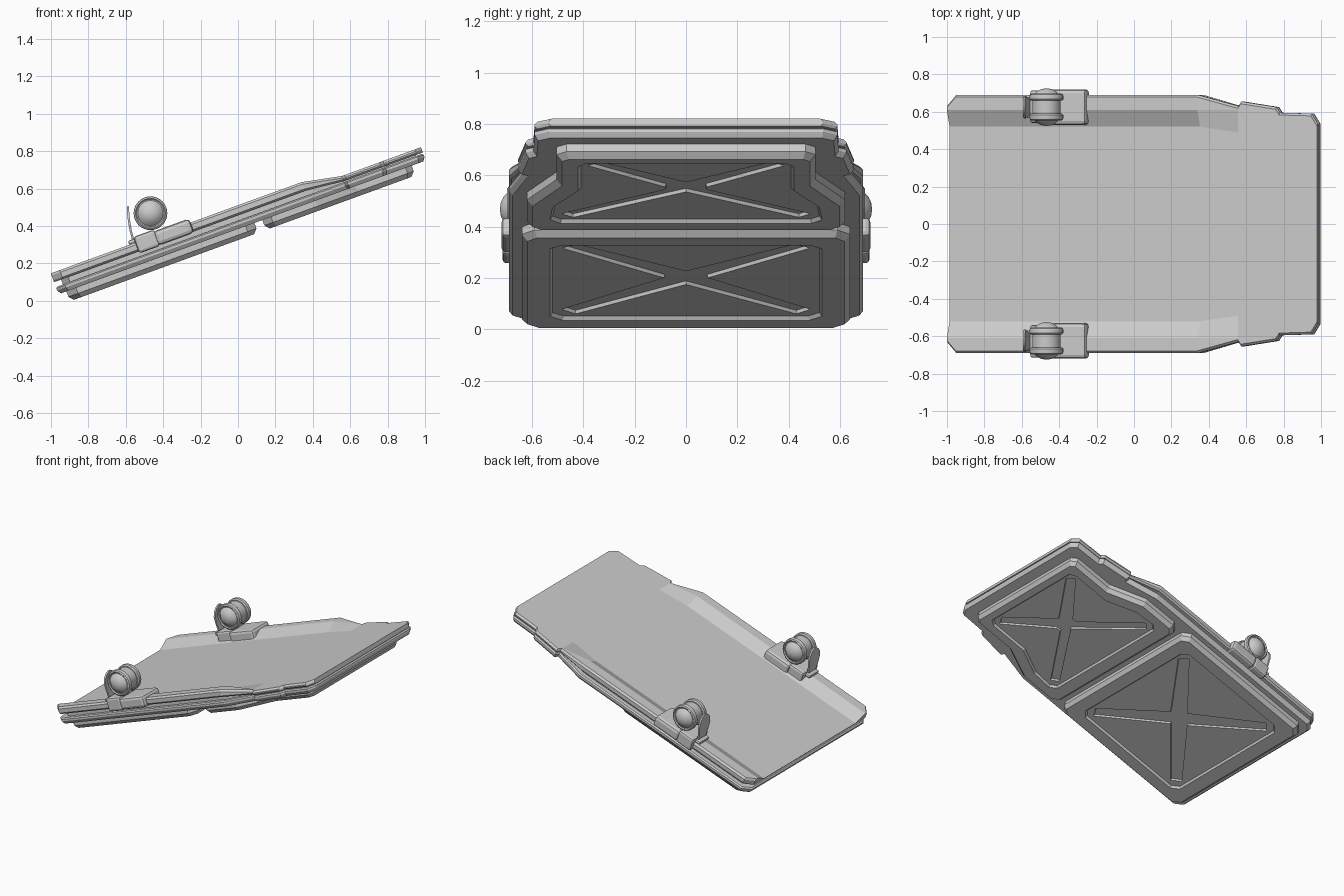
import bpy, bmesh, math
from mathutils import Matrix, Vector

cube = bpy.data.objects.get("Cube")
if cube:
    bpy.data.objects.remove(cube, do_unlink=True)

# Single grey paint
grey = bpy.data.materials.new("plain_grey")
grey.use_nodes = True
colour = (0.6, 0.6, 0.6, 1)
grey.diffuse_color = colour
grey.node_tree.nodes["Principled BSDF"].inputs["Base Color"].default_value = colour

# The whole board is drawn level, then tilted
TILT = Matrix.Rotation(math.radians(-20), 4, 'Y')


def loft(name, rings, frame=TILT):
    """Skin a list of equal rings and cap both ends."""
    bm = bmesh.new()
    loops = [[bm.verts.new(p) for p in ring] for ring in rings]
    n = len(loops[0])
    for a, b in zip(loops, loops[1:]):
        for i in range(n):
            j = (i + 1) % n
            bm.faces.new((a[i], a[j], b[j], b[i]))
    bm.faces.new(loops[0][::-1])
    bm.faces.new(loops[-1])
    bm.transform(frame)
    bmesh.ops.recalc_face_normals(bm, faces=bm.faces)
    mesh = bpy.data.meshes.new(name)
    bm.to_mesh(mesh)
    bm.free()
    mesh.materials.append(grey)
    obj = bpy.data.objects.new(name, mesh)
    bpy.context.collection.objects.link(obj)
    return obj


def mirrored(half):
    return half + [(u, -y) for u, y in reversed(half) if y > 0]


def inset(poly, t):
    """Offset a closed outline inwards with mitred corners."""
    pts = [Vector(p) for p in poly]
    n = len(pts)
    area = sum(pts[i - 1].x * pts[i].y - pts[i].x * pts[i - 1].y for i in range(n))
    side = 1 if area > 0 else -1
    out = []
    for i in range(n):
        d0 = (pts[i] - pts[i - 1]).normalized()
        d1 = (pts[(i + 1) % n] - pts[i]).normalized()
        n0, n1 = Vector((-d0.y, d0.x)) * side, Vector((-d1.y, d1.x)) * side
        out.append(pts[i] + (n0 + n1) * (t / (1 + n0.dot(n1))))
    return out


def levels(half, steps):
    """Rings from inset copies of an outline: steps are (inset, height)."""
    return [[(p[0], p[1], w) for p in inset(mirrored(half), t)] for t, w in steps]


def box(name, lo, hi, bevel, frame):
    rings = [[(u, lo[1], lo[2]), (u, hi[1], lo[2]), (u, hi[1], hi[2]), (u, lo[1], hi[2])]
             for u in (lo[0], hi[0])]
    obj = loft(name, rings, frame)
    mod = obj.modifiers.new("soft_edges", 'BEVEL')
    mod.width, mod.segments = bevel, 2


def smooth(obj):
    bpy.ops.object.select_all(action='DESELECT')
    obj.select_set(True)
    bpy.context.view_layer.objects.active = obj
    bpy.ops.object.shade_smooth_by_angle(angle=math.radians(35))


# Upper deck with raised side rims: (along, half width, rim height)
FLOOR, RIM = 0.437, 0.48
stations = [(-0.89, 0.635, RIM), (-0.84, 0.69, RIM), (0.535, 0.69, RIM),
            (0.75, 0.63, FLOOR), (0.765, 0.655, FLOOR), (0.965, 0.625, FLOOR),
            (0.985, 0.595, FLOOR), (1.165, 0.59, FLOOR), (1.2, 0.535, FLOOR)]


def deck_section(u, y, r):
    inner = 0.52 if r == RIM else 0.49
    crest = min(0.61, y - 0.02)
    low = r - 0.05 if r == RIM else r - 0.03
    half = [(y - 0.01, low), (y, low + 0.01), (y, r - 0.012),
            (y - 0.012, r), (crest, r), (inner, FLOOR)]
    return [(u, a, w) for a, w in half] + [(u, -a, w) for a, w in reversed(half)]


loft("deck", [deck_section(*s) for s in stations])

# Recessed core and lower board
loft("core", levels([(-0.85, 0.6), (-0.81, 0.65), (0.53, 0.65), (0.8, 0.57), (1.16, 0.54)],
                    [(0, 0.432), (0, 0.38)]))
loft("lower_board", levels([(u, y) for u, y, r in stations],
                           [(0.01, 0.402), (0, 0.395), (0, 0.382), (0.014, 0.361)]))


# Underside panels: bevelled border, sunken field, pressed cross
def panel(name, border, field, cross):
    loft(name, levels(border, [(0, 0.37), (0, 0.33), (0.022, 0.305)])
         + levels(field, [(0, 0.305), (0.01, 0.319)])
         + levels(cross, [(0, 0.319), (0.002, 0.333)]))


panel("low_panel",
      [(-0.845, 0), (-0.845, 0.58), (-0.79, 0.64), (-0.3, 0.64),
       (0.175, 0.64), (0.225, 0.59), (0.225, 0)],
      [(-0.735, 0), (-0.735, 0.48), (-0.69, 0.53), (-0.3, 0.53),
       (0.08, 0.53), (0.12, 0.48), (0.12, 0)],
      [(-0.365, 0), (-0.7, 0.43), (-0.65, 0.485), (-0.29, 0.085),
       (0.05, 0.485), (0.09, 0.42), (-0.215, 0)])
panel("high_panel",
      [(0.27, 0), (0.27, 0.57), (0.32, 0.62), (0.57, 0.62),
       (0.8, 0.505), (1.085, 0.505), (1.12, 0.465), (1.12, 0)],
      [(0.37, 0), (0.37, 0.49), (0.41, 0.53), (0.55, 0.52),
       (0.74, 0.42), (1.01, 0.42), (1.05, 0.39), (1.05, 0)],
      [(0.69, 0), (0.4, 0.44), (0.44, 0.485), (0.715, 0.08),
       (0.745, 0.08), (0.99, 0.385), (1.025, 0.325), (0.8, 0)])

# Rim clamps, each with a roller and a guard tongue
roller_half = [(0.1, 0.004), (0.097, 0.025), (0.087, 0.048), (0.066, 0.068),
               (0.066, 0.074), (0.072, 0.08), (0.067, 0.088), (0.06, 0.09),
               (0.042, 0.09), (0.034, 0.083), (0.034, 0.076)]
roller = roller_half + [(-y, r) for y, r in reversed(roller_half)]
tongue = [(0.33, -0.562, 0.04), (0.38, -0.575, 0.05), (0.43, -0.583, 0.06),
          (0.465, -0.587, 0.053), (0.49, -0.588, 0.035), (0.503, -0.588, 0.012)]
SIDES = 32
for side, label in ((1, "back"), (-1, "front")):
    flip = Matrix.Scale(side, 4, (0, 1, 0))
    frame = flip @ TILT
    box(label + "_clamp_body", (-0.3, 0.53, 0.422), (-0.095, 0.72, 0.503), 0.02, frame)
    box(label + "_clamp_band", (-0.41, 0.54, 0.418), (-0.29, 0.715, 0.512), 0.015, frame)
    box(label + "_clamp_lip", (-0.445, 0.57, 0.478), (-0.4, 0.68, 0.502), 0.01, frame)
    rings = [[(-0.468 + r * math.cos(k * math.tau / SIDES), 0.625 + y,
               0.468 + r * math.sin(k * math.tau / SIDES)) for k in range(SIDES)]
             for y, r in roller]
    smooth(loft(label + "_roller", rings, flip))
    rings = [[(x - 0.006, 0.625 - h, z), (x + 0.006, 0.625 - h, z),
              (x + 0.006, 0.625 + h, z), (x - 0.006, 0.625 + h, z)] for z, x, h in tongue]
    smooth(loft(label + "_guard_tongue", rings, flip))
